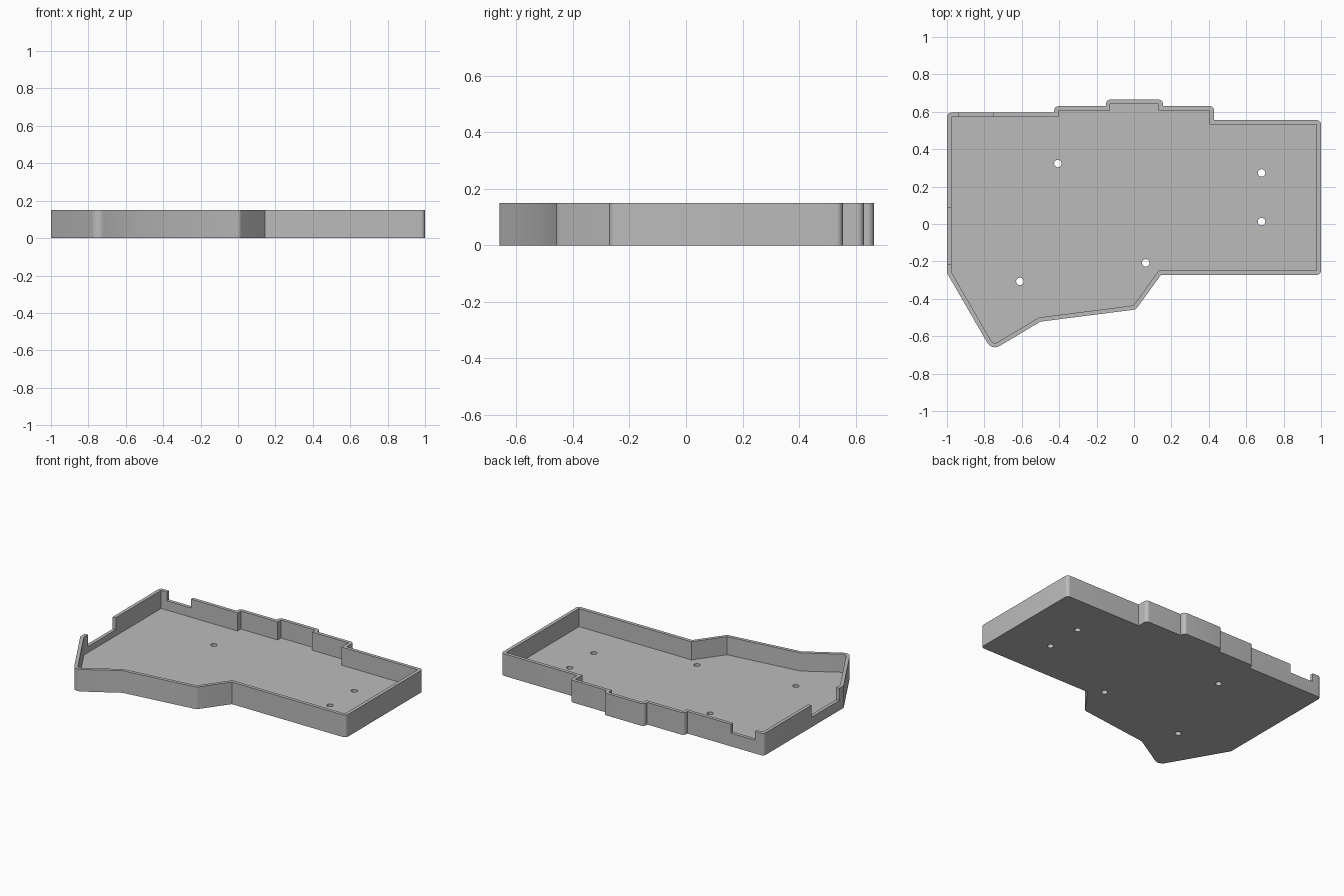
import bpy, bmesh, math
from mathutils import Vector

HEIGHT, FLOOR, WALL = 0.15, 0.027, 0.023
TIP = 2  # index of the pointed thumb corner

cube = bpy.data.objects.get("Cube")
if cube:
    bpy.data.objects.remove(cube, do_unlink=True)

grey = bpy.data.materials.new("plain grey")
grey.use_nodes = True
colour = (0.5, 0.5, 0.5, 1)
grey.diffuse_color = colour
grey.node_tree.nodes["Principled BSDF"].inputs["Base Color"].default_value = colour

# Case outline with sharp corners, counter-clockwise
outline = [Vector(p) for p in (
    (-1, .595), (-1, -.262), (-.76, -.677), (-.5, -.522), (.01, -.457),
    (.144, -.272), (1, -.272), (1, .555), (.428, .555), (.428, .63),
    (.155, .63), (.155, .665), (-.15, .665), (-.15, .63),
    (-.427, .63), (-.427, .595))]


def corner(points, i):
    """Point with its unit directions in and out, and its signed turn."""
    p = points[i]
    a = (p - points[i - 1]).normalized()
    b = (points[(i + 1) % len(points)] - p).normalized()
    return p, a, b, math.atan2(a.x * b.y - a.y * b.x, a.dot(b))


def inset(points, w):
    result = []
    for i in range(len(points)):
        p, a, b, turn = corner(points, i)
        n = Vector((-a.y - b.y, a.x + b.x)).normalized()
        result.append(p + n * (w / math.cos(turn / 2)))
    return result


def rounded(points, radius, tip_radius):
    """Round the convex corners, leaving concave ones sharp."""
    result = []
    for i in range(len(points)):
        p, a, b, turn = corner(points, i)
        r = tip_radius if i == TIP else radius
        if turn <= 0 or r == 0:
            result.append(p)
            continue
        start = p - a * (r * math.tan(turn / 2))
        centre = start + Vector((-a.y, a.x)) * r
        steps = max(2, round(turn / math.radians(10)))
        for k in range(steps + 1):
            t = turn * k / steps
            s = start - centre
            result.append(centre + Vector((s.x * math.cos(t) - s.y * math.sin(t),
                                           s.x * math.sin(t) + s.y * math.cos(t))))
    return result


def prism(name, points, z0, z1):
    bm = bmesh.new()
    base = bm.faces.new([bm.verts.new((p[0], p[1], z0)) for p in points])
    top = bmesh.ops.extrude_face_region(bm, geom=[base])["geom"]
    bmesh.ops.translate(bm, vec=(0, 0, z1 - z0),
                        verts=[v for v in top if isinstance(v, bmesh.types.BMVert)])
    bmesh.ops.recalc_face_normals(bm, faces=bm.faces)
    mesh = bpy.data.meshes.new(name)
    bm.to_mesh(mesh)
    bm.free()
    mesh.materials.append(grey)
    obj = bpy.data.objects.new(name, mesh)
    bpy.context.collection.objects.link(obj)
    return obj


def box(name, x0, x1, y0, y1, z0, z1):
    return prism(name, [(x0, y0), (x1, y0), (x1, y1), (x0, y1)], z0, z1)


tray = prism("case_tray", rounded(outline, WALL, 0.047), 0, HEIGHT)

# Cavity, cable openings and screw holes
cutters = [
    prism("cavity_cutter", rounded(inset(outline, WALL), 0, 0.024), FLOOR, 0.3),
    box("side_opening_cutter", -1.1, -.965, -.215, .085, .068, 0.3),
    box("back_opening_cutter", -.935, -.755, .56, .7, .09, 0.3),
]
for x, y in ((-.407, .323), (.682, .273), (.682, .013), (.063, -.208), (-.61, -.307)):
    ring = [(x + .02 * math.cos(k * math.tau / 32), y + .02 * math.sin(k * math.tau / 32))
            for k in range(32)]
    cutters.append(prism("screw_hole_cutter", ring, -.1, .1))

bpy.context.view_layer.objects.active = tray
tray.select_set(True)
for cutter in cutters:
    mod = tray.modifiers.new("cut", "BOOLEAN")
    mod.operation, mod.solver, mod.object = "DIFFERENCE", "EXACT", cutter
    bpy.ops.object.modifier_apply(modifier=mod.name)
for cutter in cutters:
    bpy.data.objects.remove(cutter, do_unlink=True)

bpy.ops.object.shade_smooth_by_angle(angle=math.radians(29))
